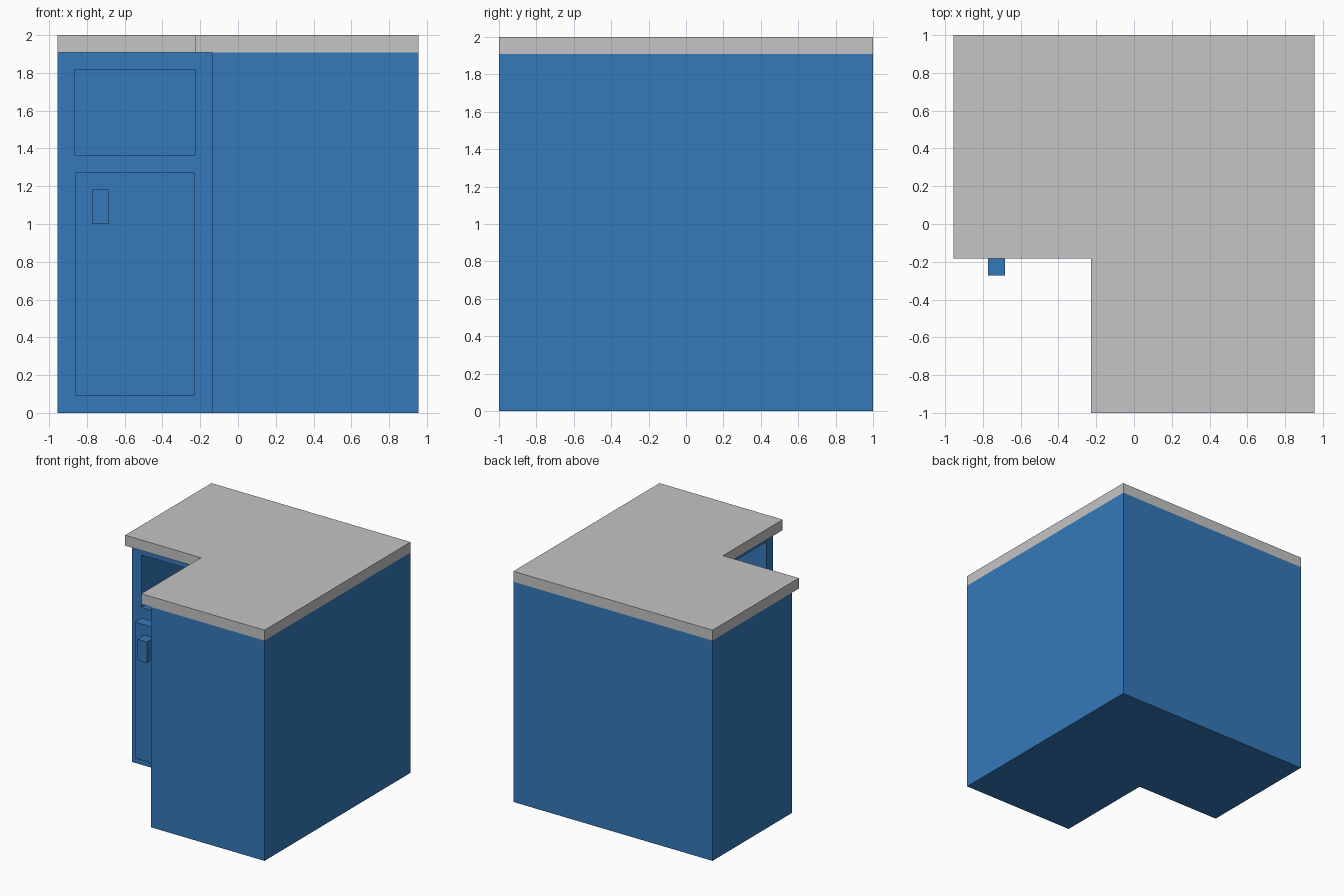
import bpy, bmesh

if "Cube" in bpy.data.objects:
    bpy.data.objects.remove(bpy.data.objects["Cube"])

U = 2 / 22            # grid unit: the cabinet is 21 x 22 x 22 units
X0, Y0 = -10.5, -11   # left and front limits in units


def material(name, rgb):
    m = bpy.data.materials.new(name)
    m.diffuse_color = (*rgb, 1)
    m.use_nodes = True
    m.node_tree.nodes["Principled BSDF"].inputs["Base Color"].default_value = m.diffuse_color
    return m


blue = material("blue_paint", (0.035, 0.192, 0.497))
grey = material("grey_stone", (0.555, 0.555, 0.555))


def prism(name, outline, z0, z1, mat=None):
    """Extrude an outline (units from the left front corner) between two heights."""
    bm = bmesh.new()
    base = [bm.verts.new(((X0 + x) * U, (Y0 + y) * U, z0 * U)) for x, y in outline]
    face = bm.faces.new(base)
    top = bmesh.ops.extrude_face_region(bm, geom=[face])["geom"]
    verts = [g for g in top if isinstance(g, bmesh.types.BMVert)]
    bmesh.ops.translate(bm, verts=verts, vec=(0, 0, (z1 - z0) * U))
    bmesh.ops.recalc_face_normals(bm, faces=bm.faces)
    me = bpy.data.meshes.new(name)
    bm.to_mesh(me)
    bm.free()
    ob = bpy.data.objects.new(name, me)
    bpy.context.collection.objects.link(ob)
    if mat:
        me.materials.append(mat)
    return ob


def rect(x0, x1, y0, y1):
    return [(x0, y0), (x1, y0), (x1, y1), (x0, y1)]


def corner(nx, ny, inset=0):
    """L outline with the notch taken out of the left front."""
    i = inset
    return [(i, ny + i), (nx + i, ny + i), (nx + i, i),
            (21 - i, i), (21 - i, 22 - i), (i, 22 - i)]


# Cabinet body and the worktop overhanging the inner corner
body = prism("cabinet_body", corner(9, 10), 0, 21, blue)
prism("worktop", corner(8, 9), 21, 22, grey)

# Open shelf running round the corner, with an opening in each inner face
cutters = [
    prism("shelf_cavity_cutter", corner(9, 10, 1), 15, 20),
    prism("left_opening_cutter", rect(1, 8, 9.5, 11.5), 15, 20),
    prism("right_opening_cutter", rect(8.5, 10.5, 1, 9), 15, 20),
]
for c in cutters:
    mod = body.modifiers.new(c.name, "BOOLEAN")
    mod.operation = "DIFFERENCE"
    mod.solver = "EXACT"
    mod.object = c
bpy.context.view_layer.update()
evaluated = body.evaluated_get(bpy.context.evaluated_depsgraph_get())
cut_mesh = bpy.data.meshes.new_from_object(evaluated)
body.modifiers.clear()
body.data = cut_mesh
cut_mesh.materials.clear()
cut_mesh.materials.append(blue)
for p in cut_mesh.polygons:
    p.material_index = 0
for c in cutters:
    bpy.data.objects.remove(c)

# Door and handle on the left wing
prism("door", rect(1.04, 7.96, 9, 10), 1.02, 14, blue)
prism("door_handle", rect(2, 3, 8, 9), 11, 13, blue)
